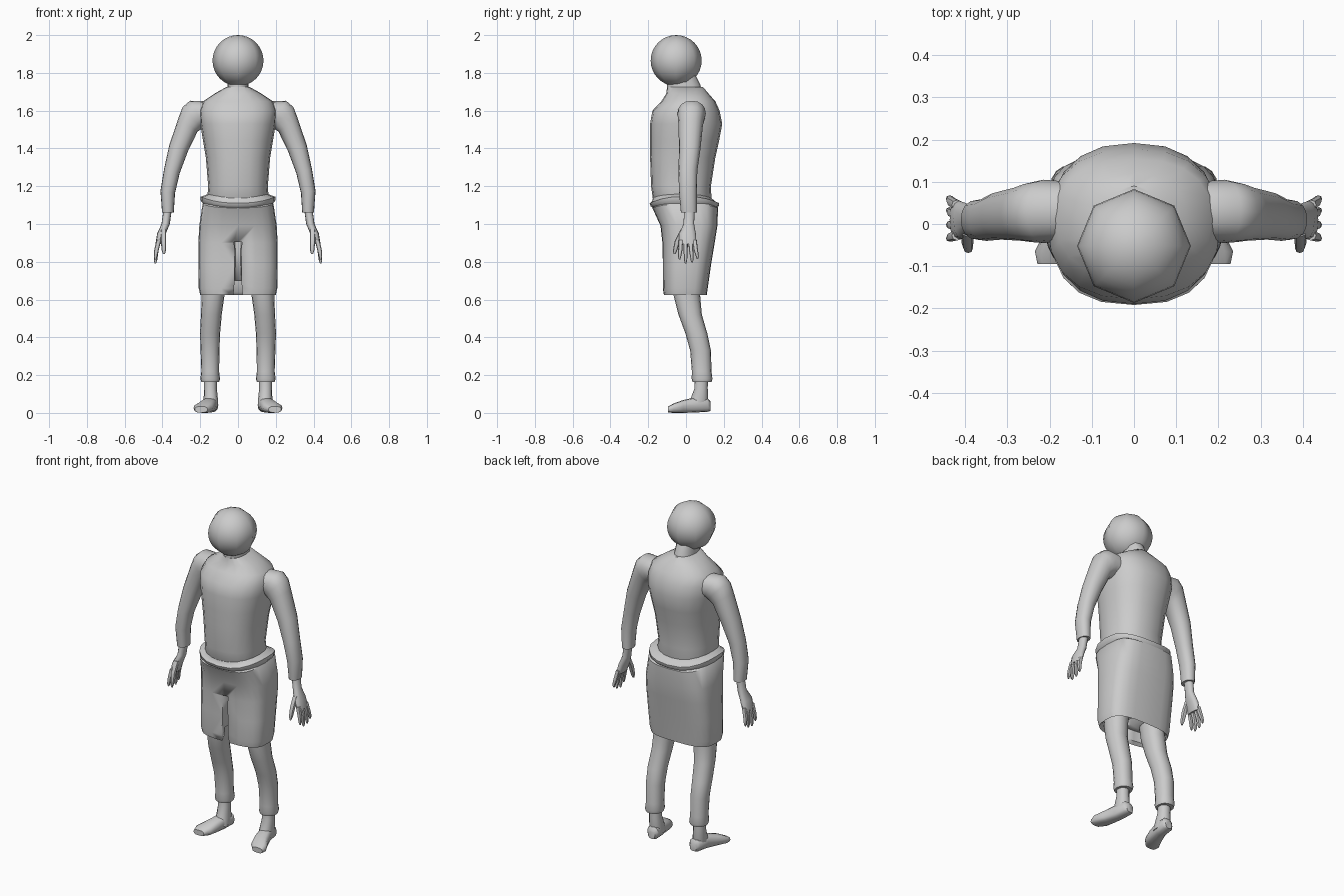
import bpy, bmesh
from math import sin, cos, pi, radians
from mathutils import Vector


def smooth(ob, angle=45):
    bpy.ops.object.select_all(action='DESELECT')
    bpy.context.view_layer.objects.active = ob
    ob.select_set(True)
    bpy.ops.object.shade_smooth_by_angle(angle=radians(angle))


def spow(v, e):
    return (abs(v) ** e) * (1 if v >= 0 else -1)


def loft(name, rings, n=16, power=2.2, upright=False, mirror=False):
    """Ring: x, y, z, radius 1, radius 2, tilt in degrees, side lift."""
    bm = bmesh.new()
    loops = []
    for r in rings:
        x, y, z, r1, r2, tilt, lift = tuple(r) + (0,) * (7 - len(r))
        a = radians(tilt)
        u = Vector((cos(a), 0, sin(a)))
        v = Vector((0, 0, 1)) if upright else Vector((0, 1, 0))
        loop = []
        for i in range(n):
            c, s = cos(2 * pi * i / n), sin(2 * pi * i / n)
            p = Vector((x, y, z + lift * c * c))
            p += u * r1 * spow(c, 2 / power) + v * r2 * spow(s, 2 / power)
            loop.append(bm.verts.new(p))
        loops.append(loop)
    for a, b in zip(loops, loops[1:]):
        for i in range(n):
            j = (i + 1) % n
            bm.faces.new((a[i], a[j], b[j], b[i]))
    bm.faces.new(loops[0])
    bm.faces.new(loops[-1])
    bmesh.ops.recalc_face_normals(bm, faces=bm.faces)
    me = bpy.data.meshes.new(name)
    bm.to_mesh(me)
    bm.free()
    ob = bpy.data.objects.new(name, me)
    bpy.context.collection.objects.link(ob)
    smooth(ob)
    if mirror:
        ob.modifiers.new("mirror", 'MIRROR')
        pivot_mod = ob.modifiers[-1]
        pivot_mod.use_clip = False
        pivot_mod.use_mirror_merge = False
    return ob


def body(z, rx, front, back, lift=0):
    """Centred ring given by its front and back limits."""
    return (0, (front + back) / 2, z, rx, (back - front) / 2, 0, lift)


# Head: eight-sided ball
bpy.ops.mesh.primitive_uv_sphere_add(segments=8, ring_count=16, radius=0.135,
                                     location=(0, -0.052, 1.865))
head = bpy.context.object
head.name = "head"
smooth(head, 60)

# Shirt and neck
loft("torso", [
    body(1.08, .15, -.15, .12), body(1.13, .163, -.175, .135),
    body(1.2, .158, -.185, .132), body(1.35, .17, -.19, .155),
    body(1.44, .185, -.19, .175), body(1.53, .2, -.19, .192),
    body(1.6, .205, -.178, .178), body(1.65, .185, -.13, .155),
    body(1.69, .125, -.105, .12), body(1.725, .062, -.1, .09)],
    n=20, power=2.35)
loft("neck", [body(1.68, .06, -.1, .09), body(1.74, .056, -.1, .075),
              body(1.8, .053, -.095, .045)], n=12)

# Flared shirt hem
loft("hem", [
    body(1.14, .158, -.175, .13, .02), body(1.12, .18, -.18, .155, .03),
    body(1.11, .198, -.192, .176, .035), body(1.095, .198, -.188, .174, .03),
    body(1.08, .18, -.17, .16, .02)], n=20, power=2.5)

# Long shorts with a turned-in lower edge and a slit at the front
shorts = loft("shorts", [
    body(1.1, .17, -.16, .15, .02), body(1.085, .188, -.178, .17, .02),
    body(.99, .205, -.135, .166), body(.9, .21, -.125, .152),
    body(.78, .21, -.123, .132), body(.66, .208, -.123, .115),
    body(.625, .2, -.118, .11), body(.64, .185, -.1, .095),
    body(.7, .18, -.095, .09)], n=24, power=3.2)
slit = loft("slit_cutter", [
    (0, -.05, .55, .03, .12), (0, -.05, .68, .02, .12),
    (0, -.05, .86, .017, .12), (0, -.05, .905, .022, .12)],
    n=16, power=8)
slit.hide_render = True
slit.hide_viewport = True
cut = shorts.modifiers.new("slit", 'BOOLEAN')
cut.operation = 'DIFFERENCE'
cut.solver = 'EXACT'
cut.object = slit

# Trouser legs, ankles and feet
loft("leg", [
    (.125, 0, .74, .065, .075), (.132, .005, .62, .06, .07),
    (.141, .022, .52, .055, .062), (.148, .055, .42, .053, .058),
    (.148, .077, .33, .05, .055), (.147, .083, .22, .047, .052),
    (.147, .085, .18, .052, .055), (.147, .085, .163, .047, .05)],
    mirror=True)
loft("ankle", [(.146, .08, .2, .034, .036), (.146, .08, .13, .034, .035),
               (.144, .07, .07, .038, .048), (.142, .06, .03, .036, .05)],
     n=12, mirror=True)
loft("foot", [
    (.138, .13, .035, .022, .025), (.14, .115, .042, .036, .036),
    (.147, .05, .042, .037, .04), (.165, -.015, .034, .045, .034),
    (.184, -.065, .025, .051, .025), (.195, -.095, .018, .034, .016)],
    n=12, power=2.8, upright=True, mirror=True)

# Sleeves
loft("arm", [
    (.15, .03, 1.58, .07, .07, 80), (.215, .03, 1.585, .078, .075, 60),
    (.242, .028, 1.562, .077, .071, 48), (.265, .025, 1.525, .062, .065, 35),
    (.315, .02, 1.4, .052, .057, 20), (.35, .01, 1.28, .043, .05, 15),
    (.372, .01, 1.17, .039, .047, 8), (.371, .015, 1.06, .031, .042)],
    mirror=True)

# Hands
loft("palm", [
    (.372, .018, 1.08, .022, .028), (.383, .015, 1.0, .022, .028),
    (.405, .008, .95, .023, .044), (.42, .01, .895, .017, .046)],
    n=12, mirror=True)
for i, (y0, y1, tip) in enumerate([(-.027, -.034, .812), (-.002, -.002, .792),
                                   (.023, .032, .797), (.045, .06, .815)]):
    loft(f"finger_{i + 1}", [
        (.419, y0, .915, .013, .012), (.432, (y0 + y1) / 2, .86, .012, .011),
        (.437, y1, tip + .015, .009, .008), (.437, y1, tip, .004, .004)],
        n=8, mirror=True)
loft("thumb", [
    (.395, -.015, .97, .015, .015), (.395, -.045, .91, .014, .015),
    (.393, -.058, .86, .011, .011), (.392, -.061, .84, .005, .005)],
    n=8, mirror=True)
